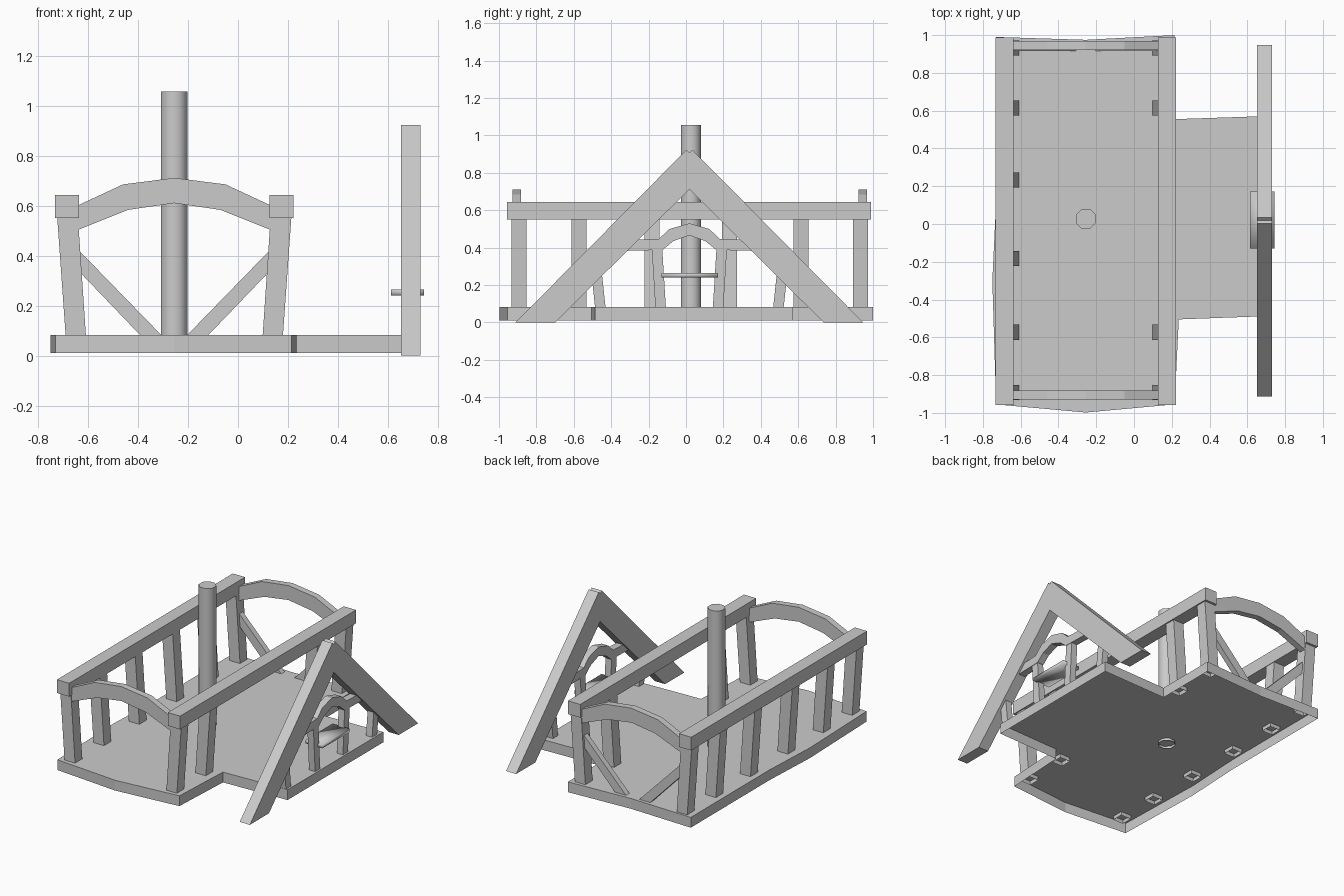
import bpy, bmesh, math

if "Cube" in bpy.data.objects:
    bpy.data.objects.remove(bpy.data.objects["Cube"])


def prism(name, pts, axis, a, b, cap_a=True, cap_b=True, open_edges=(), smooth=False):
    """Extrude a 2D outline along an axis from a to b; some sides may be left open."""
    def place(p, d):
        u, v = p
        return {'x': (d, u, v), 'y': (u, d, v), 'z': (u, v, d)}[axis]
    bm = bmesh.new()
    lo = [bm.verts.new(place(p, a)) for p in pts]
    hi = [bm.verts.new(place(p, b)) for p in pts]
    n = len(pts)
    for i in range(n):
        if i not in open_edges:
            j = (i + 1) % n
            bm.faces.new((lo[i], lo[j], hi[j], hi[i]))
    if cap_a:
        bm.faces.new(lo)
    if cap_b:
        bm.faces.new(hi)
    bmesh.ops.recalc_face_normals(bm, faces=bm.faces)
    me = bpy.data.meshes.new(name)
    bm.to_mesh(me)
    bm.free()
    ob = bpy.data.objects.new(name, me)
    bpy.context.collection.objects.link(ob)
    if smooth:
        for p in me.polygons:
            p.use_smooth = True
    return ob


def mirror(pts, c):
    return [(2 * c - u, v) for u, v in pts]


def rect(u0, u1, v0, v1):
    return [(u0, v0), (u1, v0), (u1, v1), (u0, v1)]


MID = -0.255   # centre line of the hall
AX = 0.018     # centre line of the porch

# floor: top sheet with a skirt, open underneath
floor = [(-0.73, -0.955), (MID, -0.998), (0.215, -0.955), (0.237, -0.505),
         (0.725, -0.487), (0.725, 0.572), (0.215, 0.555), (0.215, 1.0),
         (MID, 0.975), (-0.73, 0.99), (-0.73, 0.12), (-0.75, -0.3)]
prism("floor", floor, 'z', 0.01, 0.082, cap_a=False)

# mast, open at the bottom
r = 0.057
ring = [(MID + r * math.cos(math.radians(22.5 + 45 * i)),
         0.027 + r * math.sin(math.radians(22.5 + 45 * i))) for i in range(8)]
mast = prism("mast", ring, 'z', 0.065, 1.057, cap_a=False, smooth=True)
bpy.context.view_layer.objects.active = mast
mast.select_set(True)
bpy.ops.object.shade_smooth_by_angle(angle=math.radians(50))
mast.select_set(False)

# long top rails
left_rail = rect(-0.732, -0.637, 0.55, 0.643)
prism("left_rail", left_rail, 'y', -0.958, 0.988)
prism("right_rail", mirror(left_rail, MID), 'y', -0.958, 0.988)

# leaning wall posts
post = [(-0.688, 0.055), (-0.607, 0.055), (-0.641, 0.56), (-0.724, 0.56)]
for y in (-0.893, -0.573, -0.182, 0.232, 0.615, 0.932):
    prism("left_post", post, 'y', y - 0.04, y + 0.04, open_edges=(0,))
for y in (-0.893, -0.573, 0.615, 0.932):
    prism("right_post", mirror(post, MID), 'y', y - 0.04, y + 0.04, open_edges=(0,))

# arched end beams
half_top = [(-0.66, 0.592), (-0.46, 0.685)]
half_low = [(-0.66, 0.495), (-0.44, 0.583)]
arch = (half_top + [(MID, 0.711)] + mirror(half_top, MID)[::-1]
        + mirror(half_low, MID) + [(MID, 0.61)] + half_low[::-1])
prism("front_arch", arch, 'y', -0.928, -0.882)
prism("back_arch", arch, 'y', 0.922, 0.968)

# diagonal braces at the back end
brace = [(-0.66, 0.445), (-0.30, 0.075), (-0.385, 0.075), (-0.66, 0.362)]
prism("left_brace", brace, 'y', 0.915, 0.955)
prism("right_brace", mirror(brace, MID), 'y', 0.915, 0.955)

# gable legs of the porch
leg = [(-0.912, 0.0), (0.002, 0.923), (AX, 0.908), (AX, 0.712), (-0.70, 0.0)]
prism("front_gable_leg", leg, 'x', 0.652, 0.73)
prism("back_gable_leg", mirror(leg, AX), 'x', 0.652, 0.73)

# porch rail with a raised arch over the counter
top = [(-0.45, 0.435), (-0.145, 0.447), (-0.088, 0.5)]
low = [(-0.45, 0.38), (-0.125, 0.388), (-0.068, 0.435)]
rail = (top + [(AX, 0.53)] + mirror(top, AX)[::-1]
        + mirror(low, AX) + [(AX, 0.466)] + low[::-1])
prism("porch_rail", rail, 'x', 0.665, 0.715)

# porch posts
for base, tip in ((-0.457, -0.492), (-0.135, -0.155)):
    p = [(base - 0.028, 0.07), (base + 0.028, 0.07), (tip + 0.028, 0.395), (tip - 0.028, 0.395)]
    prism("porch_post", p, 'x', 0.665, 0.712)
    prism("porch_post", mirror(p, AX), 'x', 0.665, 0.712)

# counter board
prism("counter", rect(0.613, 0.745, -0.13, 0.172), 'z', 0.241, 0.264, smooth=True)
